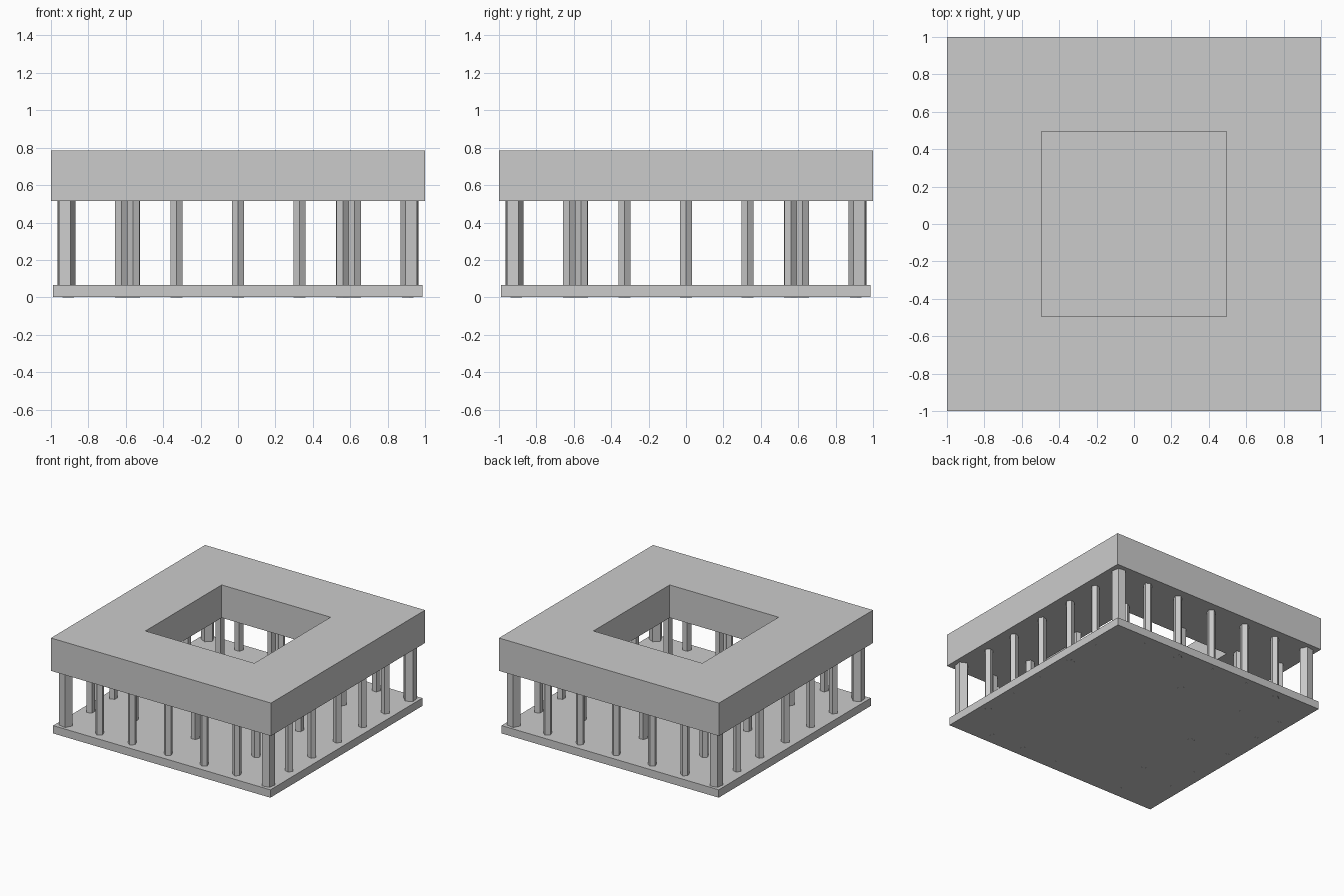
import bpy, bmesh, math

if "Cube" in bpy.data.objects:
    bpy.data.objects.remove(bpy.data.objects["Cube"])

BASE_TOP, ROOF_BOTTOM, ROOF_TOP = 0.065, 0.516, 0.786


def make(name, bm):
    bmesh.ops.recalc_face_normals(bm, faces=bm.faces)
    mesh = bpy.data.meshes.new(name)
    bm.to_mesh(mesh)
    bm.free()
    ob = bpy.data.objects.new(name, mesh)
    bpy.context.collection.objects.link(ob)
    return ob


def extrude_up(bm, faces, height):
    ext = bmesh.ops.extrude_face_region(bm, geom=faces, use_keep_orig=True)
    verts = [g for g in ext["geom"] if isinstance(g, bmesh.types.BMVert)]
    bmesh.ops.translate(bm, vec=(0, 0, height), verts=verts)


def square(bm, cx, cy, half, z):
    return [bm.verts.new((cx + sx * half, cy + sy * half, z))
            for sx, sy in ((-1, -1), (1, -1), (1, 1), (-1, 1))]


def column(name, x, y, radius, z0, inward=False):
    """Five-sided column with one edge pointing out of (or into) the courtyard."""
    if abs(abs(x) - abs(y)) < 1e-6:
        ang = math.atan2(y, x)
    elif abs(x) > abs(y):
        ang = 0 if x > 0 else math.pi
    else:
        ang = math.copysign(math.pi / 2, y)
    if inward:
        ang += math.pi
    bm = bmesh.new()
    ring = [bm.verts.new((x + radius * math.cos(ang + i * math.tau / 5),
                          y + radius * math.sin(ang + i * math.tau / 5), z0))
            for i in range(5)]
    extrude_up(bm, [bm.faces.new(ring)], ROOF_BOTTOM - z0)
    make(name, bm)


# Floor slab, a hair above the column feet
bm = bmesh.new()
extrude_up(bm, [bm.faces.new(square(bm, -0.001, -0.001, 0.987, 0.0004))], BASE_TOP - 0.0004)
make("floor_slab", bm)

# Roof block with square courtyard opening
bm = bmesh.new()
outer = square(bm, 0, 0, 1.0, ROOF_BOTTOM)
inner = square(bm, 0, 0, 0.495, ROOF_BOTTOM)
faces = [bm.faces.new((outer[i], outer[(i + 1) % 4], inner[(i + 1) % 4], inner[i]))
         for i in range(4)]
extrude_up(bm, faces, ROOF_TOP - ROOF_BOTTOM)
make("roof_block", bm)

# Thick corner columns and courtyard corner columns
for sx in (-1, 1):
    for sy in (-1, 1):
        column("corner_column", sx * 0.919, sy * 0.919, 0.052, BASE_TOP)
        column("courtyard_corner_column", sx * 0.557, sy * 0.557, 0.035, 0, True)

# Outer rows and courtyard mid columns on all four sides
for s in (-1, 1):
    for t in (-0.624, -0.328, 0, 0.328, 0.624):
        column("outer_column", t, s * 0.905, 0.034, 0)
        column("outer_column", s * 0.905, t, 0.034, 0)
    column("courtyard_mid_column", 0, s * 0.557, 0.034, 0, True)
    column("courtyard_mid_column", s * 0.557, 0, 0.034, 0, True)
